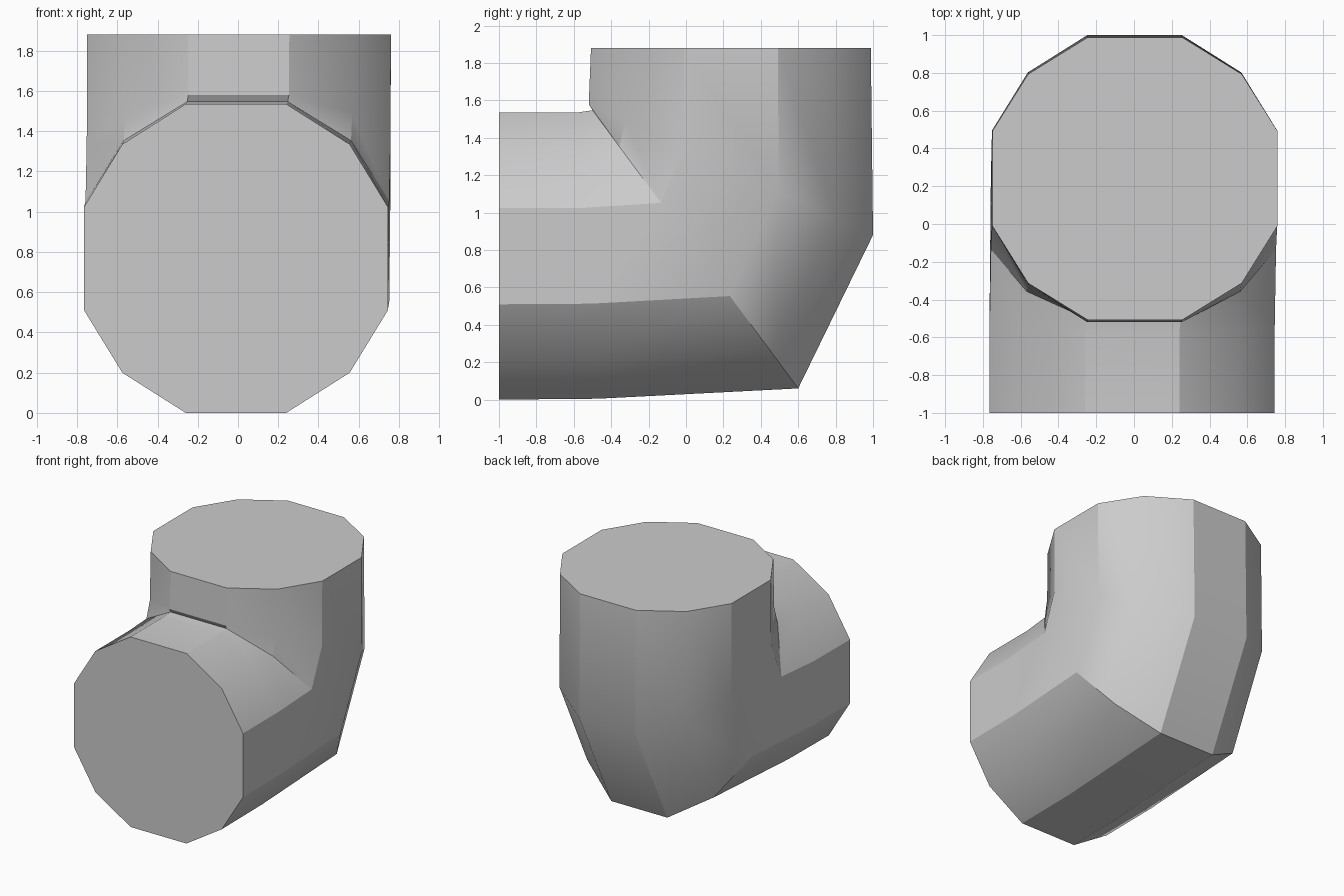
import bpy
import bmesh
import math
from mathutils import Vector

default_cube = bpy.data.objects.get("Cube")
if default_cube:
    bpy.data.objects.remove(default_cube, do_unlink=True)

# Single plain grey material
grey = bpy.data.materials.new("plain_grey")
grey.use_nodes = True
colour = (0.6, 0.6, 0.6, 1.0)
grey.diffuse_color = colour
grey.node_tree.nodes["Principled BSDF"].inputs["Base Color"].default_value = colour

# Half of the twelve-sided section: (half width, fraction from outer to inner side of the bend)
half = [(0.25, 0), (0.565, 0.13), (0.755, 0.332), (0.755, 0.667), (0.565, 0.87), (0.25, 1)]
section = half + [(-x, t) for x, t in reversed(half)]

# Stations along the bend: outer (y, z), inner (y, z), sideways shift
stations = [
    ((-1.0, 0.0), (-1.0, 1.535), -0.01),
    ((-0.47, 0.005), (-0.58, 1.535), -0.01),
    ((0.6, 0.06), (-0.5, 1.547), -0.003),
    ((1.0, 0.88), (-0.52, 1.58), 0.003),
    ((0.988, 1.88), (-0.508, 1.88), 0.005),
]


def add_ring(bm, outer, inner, shift):
    a, b = Vector((shift, *outer)), Vector((shift, *inner))
    return [bm.verts.new(a.lerp(b, t) + Vector((x, 0, 0))) for x, t in section]


# Elbow pipe: skin neighbouring rings and close both ends
bm = bmesh.new()
rings = [add_ring(bm, *s) for s in stations]
count = len(section)
for low, high in zip(rings, rings[1:]):
    for i in range(count):
        j = (i + 1) % count
        bm.faces.new((low[i], low[j], high[j], high[i]))
bm.faces.new(rings[0])
bm.faces.new(rings[-1])
bmesh.ops.recalc_face_normals(bm, faces=bm.faces)

mesh = bpy.data.meshes.new("elbow_pipe")
bm.to_mesh(mesh)
bm.free()
mesh.materials.append(grey)
pipe = bpy.data.objects.new("elbow_pipe", mesh)
bpy.context.collection.objects.link(pipe)

# Smooth the gentle edges, keep the firm ones
for other in bpy.context.selected_objects:
    other.select_set(False)
pipe.select_set(True)
bpy.context.view_layer.objects.active = pipe
bpy.ops.object.shade_smooth_by_angle(angle=math.radians(30))
